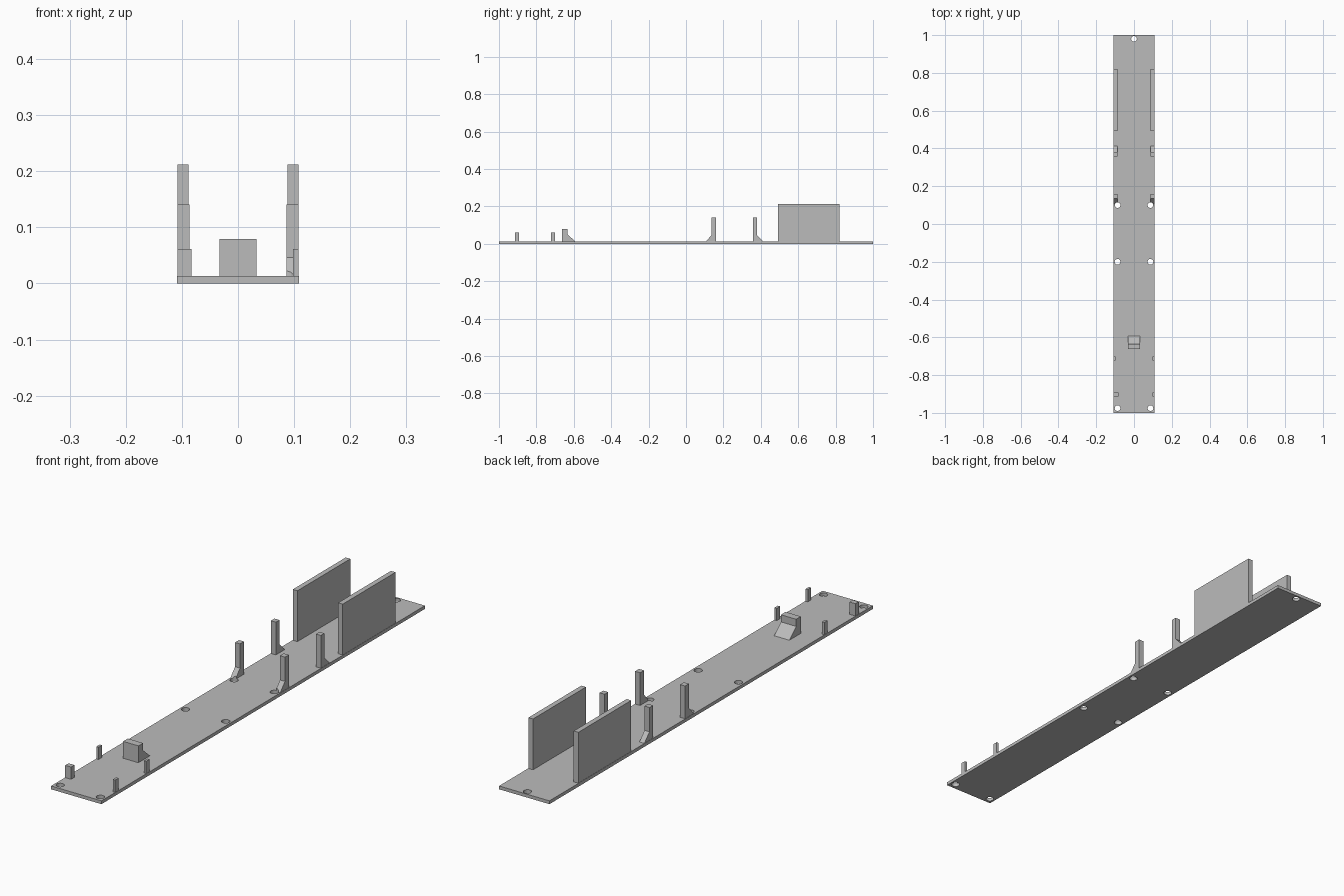
import bpy, bmesh

cube = bpy.data.objects.get("Cube")
if cube:
    bpy.data.objects.remove(cube, do_unlink=True)

grey = bpy.data.materials.new("plain grey")
grey.use_nodes = True
COLOUR = (0.5, 0.5, 0.5, 1)
grey.diffuse_color = COLOUR
grey.node_tree.nodes["Principled BSDF"].inputs["Base Color"].default_value = COLOUR

T = 0.013      # base plate thickness
EDGE = 0.109   # half width of the plate


def prism(name, x0, x1, profile):
    """Extrude a (y, z) side profile from x0 to x1."""
    bm = bmesh.new()
    face = bm.faces.new([bm.verts.new((x0, y, z)) for y, z in profile])
    ext = bmesh.ops.extrude_face_region(bm, geom=[face])
    verts = [v for v in ext["geom"] if isinstance(v, bmesh.types.BMVert)]
    bmesh.ops.translate(bm, verts=verts, vec=(x1 - x0, 0, 0))
    bmesh.ops.recalc_face_normals(bm, faces=bm.faces)
    mesh = bpy.data.meshes.new(name)
    bm.to_mesh(mesh)
    bm.free()
    mesh.materials.append(grey)
    obj = bpy.data.objects.new(name, mesh)
    bpy.context.collection.objects.link(obj)
    return obj


def block(name, x0, x1, y0, y1, z0, z1):
    return prism(name, x0, x1, [(y0, z0), (y1, z0), (y1, z1), (y0, z1)])


# Base plate
plate = block("base_plate", -EDGE, EDGE, -1, 1, 0, T)
drilled = [plate]

# Side walls and posts, in left and right pairs
for side, s in (("left", 1), ("right", -1)):
    outer = s * 0.108
    block(side + "_wall", s * 0.088, outer, 0.493, 0.82, T, 0.212)
    drilled.append(prism(side + "_middle_post", s * 0.0865, outer,
                         [(0.107, T), (0.16, T), (0.16, 0.141),
                          (0.136, 0.141), (0.136, 0.046)]))
    prism(side + "_rear_post", s * 0.0865, outer,
          [(0.358, T), (0.412, T), (0.38, 0.046), (0.38, 0.141), (0.358, 0.141)])
    block(side + "_small_post", s * 0.098, outer, -0.722, -0.701, T, 0.061)
    inner = 0.098 if s > 0 else 0.083
    block(side + "_front_post", s * inner, outer, -0.914, -0.893, T, 0.061)

# Central stop with a sloping back
prism("central_stop", -0.033, 0.033,
      [(-0.663, T), (-0.592, T), (-0.634, 0.051), (-0.634, 0.079), (-0.663, 0.079)])

# Screw holes
bm = bmesh.new()
spots = [(s * 0.087, y) for s in (1, -1) for y in (-0.975, -0.2, 0.1)] + [(0, 0.98)]
for x, y in spots:
    made = bmesh.ops.create_cone(bm, cap_ends=True, segments=24,
                                 radius1=0.015, radius2=0.015, depth=0.2)
    bmesh.ops.translate(bm, verts=made["verts"], vec=(x, y, 0))
mesh = bpy.data.meshes.new("hole_cutter")
bm.to_mesh(mesh)
bm.free()
mesh.materials.append(grey)
cutter = bpy.data.objects.new("hole_cutter", mesh)
bpy.context.collection.objects.link(cutter)
cutter.hide_render = True
cutter.hide_viewport = True
cutter.display_type = "WIRE"
for obj in drilled:
    mod = obj.modifiers.new("screw_holes", "BOOLEAN")
    mod.operation = "DIFFERENCE"
    mod.solver = "EXACT"
    mod.object = cutter
